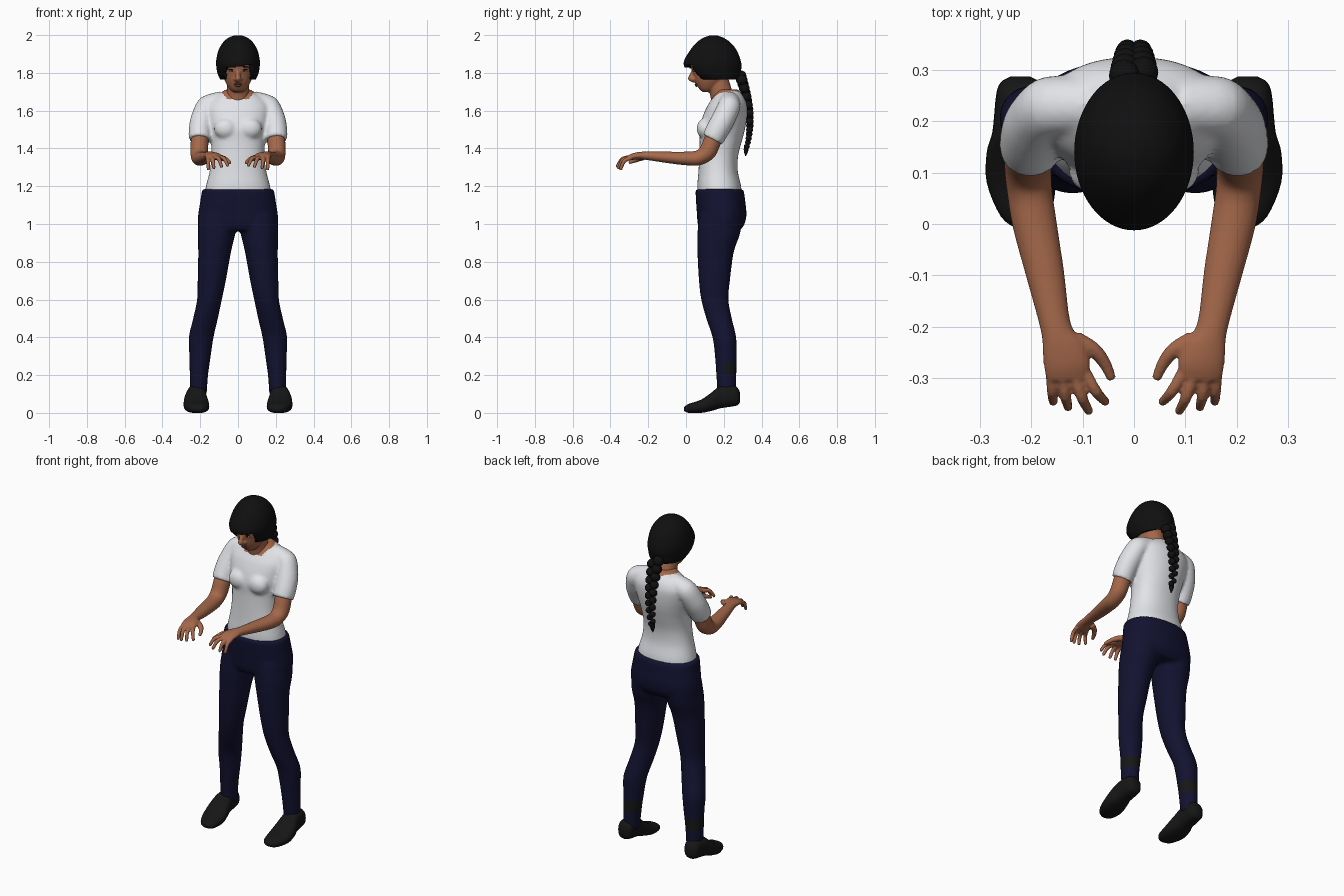
import bpy, bmesh
from math import sin, cos, pi
from mathutils import Vector, Matrix

cube = bpy.data.objects.get("Cube")
if cube:
    bpy.data.objects.remove(cube)


def material(name, rgb):
    m = bpy.data.materials.new(name)
    m.use_nodes = True
    m.diffuse_color = (*rgb, 1)
    m.node_tree.nodes["Principled BSDF"].inputs["Base Color"].default_value = (*rgb, 1)
    return m


SKIN = material("skin brown", (.38, .14, .07))
SHIRT = material("shirt white", (.76, .77, .80))
NAVY = material("trouser navy", (.006, .006, .03))
HAIR = material("hair black", (.005, .005, .005))
SHOE = material("shoe black", (.008, .008, .008))
LIP = material("lip brown", (.22, .06, .045))
EYE = material("eye grey", (.35, .32, .3))


# A ring is nine numbers: centre, first half axis, second half axis
def level(z, y0, y1, hw, cx=0):
    return Vector((cx, (y0 + y1) / 2, z, hw, 0, 0, 0, (y1 - y0) / 2, 0))


def upright(y, cx, hw, z0, z1):
    return Vector((cx, y, (z0 + z1) / 2, hw, 0, 0, 0, 0, (z1 - z0) / 2))


def tube(points, ref=(1, 0, 0)):
    """Rings square to a path of (x, y, z, radius[, second radius])."""
    pos = [Vector(p[:3]) for p in points]
    rings = []
    for i, p in enumerate(points):
        t = (pos[min(i + 1, len(pos) - 1)] - pos[max(i - 1, 0)]).normalized()
        u = Vector(ref)
        u = (u - t * u.dot(t)).normalized()
        v = t.cross(u)
        rings.append(Vector((*pos[i], *(u * p[3]), *(v * p[-1]))))
    return rings


def smooth_rings(rings, steps):
    """Catmull-Rom interpolation between rings."""
    out = []
    for i in range(len(rings) - 1):
        a, b, c = rings[max(i - 1, 0)], rings[i], rings[i + 1]
        d = rings[min(i + 2, len(rings) - 1)]
        for k in range(steps):
            t = k / steps
            out.append((b * 2 + (c - a) * t + (a * 2 - b * 5 + c * 4 - d) * t ** 2
                        + (b * 3 - a - c * 3 + d) * t ** 3) * .5)
    return out + [rings[-1]]


def loft(bm, rings, both=False, n=24, steps=4, power=1.0):
    def bend(f):
        return abs(f) ** power * (1 if f > 0 else -1)
    for s in ((1, -1) if both else (1,)):
        loops = []
        for r in smooth_rings(rings, steps):
            c, u, v = Vector(r[0:3]), Vector(r[3:6]), Vector(r[6:9])
            loop = []
            for k in range(n):
                a = 2 * pi * k / n
                p = c + u * bend(cos(a)) + v * bend(sin(a))
                loop.append(bm.verts.new((p.x * s, p.y, p.z)))
            loops.append(loop)
        for a, b in zip(loops, loops[1:]):
            for k in range(n):
                bm.faces.new((a[k], a[k - 1], b[k - 1], b[k]))
        bm.faces.new(loops[0])
        bm.faces.new(loops[-1])


def ball(bm, centre, radii, both=False, tilt=0):
    for s in ((1, -1) if both else (1,)):
        m = (Matrix.Translation((centre[0] * s, *centre[1:])) @ Matrix.Rotation(tilt * s, 4, 'Y')
             @ Matrix.Diagonal((*radii, 1)))
        bmesh.ops.create_uvsphere(bm, u_segments=16, v_segments=10, radius=1, matrix=m)


def finish(bm, name, mats, voxel=0, rounds=2, rule=None):
    """Make the object, optionally fusing its pieces into one skin."""
    bmesh.ops.recalc_face_normals(bm, faces=bm.faces)
    me = bpy.data.meshes.new(name)
    bm.to_mesh(me)
    bm.free()
    ob = bpy.data.objects.new(name, me)
    bpy.context.collection.objects.link(ob)
    if voxel:
        r = ob.modifiers.new("fuse", 'REMESH')
        r.mode, r.voxel_size = 'VOXEL', voxel
        s = ob.modifiers.new("relax", 'SMOOTH')
        s.factor, s.iterations = .5, rounds
        me = bpy.data.meshes.new_from_object(ob.evaluated_get(bpy.context.evaluated_depsgraph_get()))
        ob.modifiers.clear()
        ob.data = me
        me.name = name
    me.materials.clear()
    for m in mats:
        me.materials.append(m)
    for p in me.polygons:
        p.use_smooth = True
        p.material_index = int(rule(p.center)) if rule else 0
    return ob


# Shirt: torso, bust and sleeves, with bare skin inside the neckline
bm = bmesh.new()
loft(bm, [level(*r) for r in (
    (1.14, .066, .295, .178), (1.2, .06, .292, .17), (1.28, .066, .274, .15),
    (1.36, .07, .276, .14), (1.44, .072, .296, .144), (1.5, .07, .312, .156),
    (1.56, .085, .322, .168), (1.62, .11, .324, .172), (1.66, .135, .313, .145),
    (1.69, .15, .295, .1), (1.712, .16, .275, .065))], n=40, power=.9)
ball(bm, (.065, .1, 1.505), (.062, .044, .055), both=True)
loft(bm, tube([(.08, .23, 1.65, .055), (.16, .228, 1.622, .06), (.187, .2, 1.56, .062),
               (.2, .165, 1.495, .061), (.202, .14, 1.447, .058)], (0, 1, 0)), both=True)
finish(bm, "shirt", [SHIRT, SKIN], .009, 4,
       lambda c: c.z > 1.66 and c.x ** 2 + (c.y - .205) ** 2 < .0072)

# Trousers with dark ankle bands
bm = bmesh.new()
loft(bm, [level(*r) for r in (
    (1.185, .05, .305, .19), (1.12, .053, .314, .2), (1.05, .058, .32, .211),
    (1.0, .062, .31, .212), (.965, .075, .285, .195))], n=40, power=.9)
loft(bm, [level(*r) for r in (
    (1.05, .07, .3, .1, .105), (.95, .06, .287, .1, .114), (.85, .06, .253, .087, .124),
    (.7, .068, .233, .075, .139), (.6, .08, .225, .066, .151), (.5, .107, .243, .066, .172),
    (.4, .14, .266, .066, .195), (.3, .153, .268, .057, .201), (.2, .16, .267, .049, .207),
    (.09, .168, .266, .044, .21))], both=True)
finish(bm, "trousers", [NAVY, SHOE], .011, 3, lambda c: .2 < c.z < .265 and c.y > .205)

# Shoes
bm = bmesh.new()
loft(bm, [upright(*r) for r in (
    (-.01, .207, .02, .01, .03), (.015, .211, .048, 0, .048), (.08, .219, .067, 0, .07),
    (.14, .223, .063, .012, .112), (.18, .222, .053, .024, .142), (.25, .221, .047, .035, .146),
    (.275, .221, .038, .042, .13), (.287, .221, .018, .06, .105))], both=True, power=.8)
finish(bm, "shoes", [SHOE])

# Arms with palms, fingers and thumbs
bm = bmesh.new()
loft(bm, tube([(.198, .175, 1.52, .044), (.203, .14, 1.44, .047), (.206, .112, 1.38, .046),
               (.203, .065, 1.35, .044, .04), (.193, 0, 1.347, .043, .036),
               (.172, -.1, 1.353, .037, .03), (.152, -.2, 1.361, .03, .023),
               (.138, -.24, 1.362, .041, .02), (.13, -.275, 1.358, .045, .018),
               (.128, -.302, 1.352, .041, .013)]), both=True)
for base, tip in (((.094, -.29, 1.352), (.056, -.345, 1.312)), ((.116, -.295, 1.354), (.088, -.363, 1.306)),
                  ((.139, -.295, 1.353), (.128, -.356, 1.298)), ((.16, -.29, 1.35), (.157, -.345, 1.292))):
    a, b = Vector(base), Vector(tip)
    knuckle = a.lerp(b, .55) + Vector((0, -.006, .016))
    loft(bm, tube([(*a, .012), (*knuckle, .011), (*b, .009)]), both=True, n=12)
    ball(bm, b, (.009, .009, .009), both=True)
loft(bm, tube([(.115, -.225, 1.355, .018), (.078, -.245, 1.347, .015), (.056, -.272, 1.336, .012),
               (.043, -.302, 1.325, .009)], (0, 0, 1)), both=True, n=12)
finish(bm, "arms", [SKIN], .0045, 2)

# Head, nose and neck
bm = bmesh.new()
loft(bm, [level(*r) for r in (
    (1.698, .09, .13, .024), (1.715, .07, .16, .045), (1.75, .05, .2, .066),
    (1.79, .04, .23, .081), (1.83, .027, .25, .088), (1.88, .022, .25, .088),
    (1.93, .06, .22, .065))], n=32)
loft(bm, tube([(0, .045, 1.825, .009), (0, .032, 1.795, .011), (0, .025, 1.772, .016),
               (0, .05, 1.757, .014)]), n=12)
ball(bm, (.013, .042, 1.766), (.01, .012, .008), both=True)
loft(bm, tube([(0, .205, 1.62, .066), (0, .187, 1.69, .06), (0, .165, 1.77, .057)]))
finish(bm, "head", [SKIN], .006, 2)

# Face details
bm = bmesh.new()
ball(bm, (.035, .043, 1.812), (.014, .006, .006), both=True)
finish(bm, "eyes", [EYE])
bm = bmesh.new()
ball(bm, (.034, .039, 1.812), (.0065, .004, .006), both=True)
ball(bm, (.035, .039, 1.819), (.016, .005, .0025), both=True, tilt=.1)
ball(bm, (.036, .037, 1.832), (.02, .005, .004), both=True, tilt=.1)
finish(bm, "pupils_lashes_and_brows", [HAIR])
bm = bmesh.new()
ball(bm, (0, .053, 1.741), (.021, .007, .005))
ball(bm, (0, .056, 1.732), (.018, .008, .006))
finish(bm, "lips", [LIP])

# Hair cap: trimmed along a hem that rises over the face
bm = bmesh.new()
loft(bm, [level(*r) for r in (
    (1.735, .13, .25, .075), (1.77, .055, .28, .097), (1.8, .012, .288, .109),
    (1.835, -.01, .294, .115), (1.87, -.008, .288, .115), (1.92, .022, .268, .103),
    (1.96, .055, .236, .08), (1.985, .09, .2, .052), (1.998, .125, .165, .02))], n=64, steps=6)


def below_hem(c):
    rise = min(max((.085 - c.y) / .06, 0), 1)
    return c.z < 1.762 + rise * (.072 + .12 * c.x)


trim = [f for f in bm.faces if below_hem(f.calc_center_median())]
bmesh.ops.delete(bm, geom=trim, context='FACES')
hair = finish(bm, "hair", [HAIR])
shell = hair.modifiers.new("thickness", 'SOLIDIFY')
shell.thickness, shell.offset = .03, -1

# Braid: staggered, tilted lobes tapering to a tip
bm = bmesh.new()
count = 18
for i in range(count):
    t = i / (count - 1)
    side = 1 if i % 2 else -1
    k = 1 - .55 * t
    y = .288 + .05 * sin(.75 * pi * t)
    ball(bm, (side * .019 * k, y, 1.785 - .375 * t), (.031 * k, .032 * k, .021 * k + .006), tilt=side * .6)
loft(bm, tube([(0, .32, 1.42, .012), (0, .318, 1.39, .013), (0, .315, 1.36, .002)]), n=10)
finish(bm, "braid", [HAIR])
